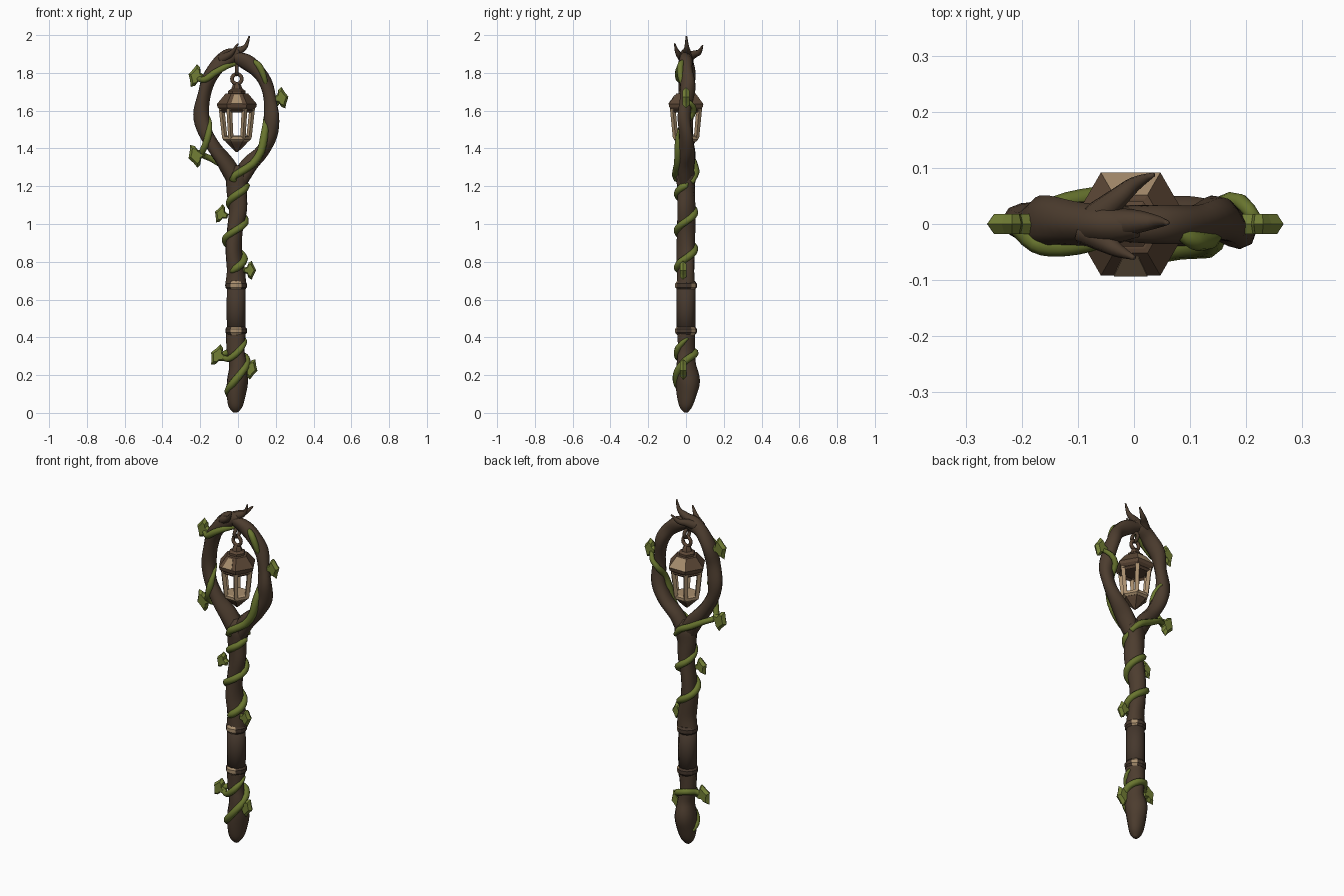
import bpy, math
from mathutils import Vector as V

if "Cube" in bpy.data.objects:
    bpy.data.objects.remove(bpy.data.objects["Cube"])


def mat(name, r, g, b):
    m = bpy.data.materials.new(name)
    m.diffuse_color = (r, g, b, 1)
    m.use_nodes = True
    m.node_tree.nodes["Principled BSDF"].inputs["Base Color"].default_value = m.diffuse_color
    return m


WOOD = mat("bark brown", 0.073, 0.046, 0.028)
GRIP = mat("dark grip brown", 0.060, 0.039, 0.026)
VINE = mat("vine green", 0.140, 0.178, 0.028)
LEAF = mat("leaf green", 0.170, 0.212, 0.036)
BRONZE = mat("dark bronze", 0.105, 0.062, 0.036)
TAN = mat("worn brass", 0.390, 0.270, 0.155)


def make(name, verts, faces, mats, smooth=True, rule=None):
    me = bpy.data.meshes.new(name)
    me.from_pydata([tuple(v) for v in verts], [], faces)
    for m in mats:
        me.materials.append(m)
    for p in me.polygons:
        p.use_smooth = smooth
        if rule:
            p.material_index = rule(p.center)
    ob = bpy.data.objects.new(name, me)
    bpy.context.collection.objects.link(ob)
    return ob


def spline(pts, sub):
    """Catmull-Rom through tuples (x, y, z, radius)."""
    out = []
    n = len(pts)
    for i in range(n - 1):
        p0, p1, p2, p3 = (pts[max(0, min(n - 1, i + k))] for k in (-1, 0, 1, 2))
        for s in range(sub):
            t = s / sub
            out.append([0.5 * (2 * b + (c - a) * t + (2 * a - 5 * b + 4 * c - d) * t * t
                               + (3 * b - a - 3 * c + d) * t ** 3)
                        for a, b, c, d in zip(p0, p1, p2, p3)])
    return out + [list(pts[-1])]


def tube(name, pts, m, sides=10, sub=4, lobe=0.0, twist=0.0, smooth=True):
    """Tapering tube along a path, optionally with a twisted lobed section."""
    path = spline(pts, sub)
    P = [V(p[:3]) for p in path]
    verts, faces = [], []
    u = None
    for i, p in enumerate(P):
        t = (P[min(i + 1, len(P) - 1)] - P[max(i - 1, 0)]).normalized()
        if u is None:
            u = t.cross(V((0, 1, 0)) if abs(t.y) < 0.9 else V((1, 0, 0)))
        u = (u - t * u.dot(t)).normalized()
        w = t.cross(u)
        for k in range(sides):
            a = 2 * math.pi * k / sides
            r = max(path[i][3], 0.002) * (1 + lobe * math.cos(2 * a - twist * i)
                                          + lobe * 0.6 * math.cos(3 * a + twist * i))
            verts.append(p + (u * math.cos(a) + w * math.sin(a)) * r)
    for i in range(len(P) - 1):
        for k in range(sides):
            a, b = i * sides + k, i * sides + (k + 1) % sides
            faces.append((a, b, b + sides, a + sides))
    faces.append(tuple(reversed(range(sides))))
    faces.append(tuple(range(len(verts) - sides, len(verts))))
    return make(name, verts, faces, [m], smooth)


def lathe(name, prof, sides, mats, cx=0.0, smooth=False, rule=None):
    """Revolve (radius, z) points, capped at both ends; prof runs upward."""
    verts = [(cx + r * math.cos(2 * math.pi * k / sides),
              r * math.sin(2 * math.pi * k / sides), z) for r, z in prof for k in range(sides)]
    faces = [(i * sides + k, i * sides + (k + 1) % sides,
              (i + 1) * sides + (k + 1) % sides, (i + 1) * sides + k)
             for i in range(len(prof) - 1) for k in range(sides)]
    faces += [tuple(reversed(range(sides))), tuple(range(len(verts) - sides, len(verts)))]
    return make(name, verts, faces, mats, smooth, rule)


# Gnarled shaft, lower and upper, with a grip between
tube("lower_shaft", [(-.01, 0, .003, .012), (-.012, 0, .035, .036), (-.01, .005, .10, .052),
                     (-.005, .01, .17, .060), (0, 0, .25, .050), (-.012, 0, .33, .046),
                     (-.01, 0, .43, .050)], WOOD, 12, 4, .07, .25)
tube("upper_shaft", [(-.01, 0, .67, .052), (-.01, 0, .75, .047), (-.024, 0, .86, .046),
                     (-.018, 0, .97, .045), (0, 0, 1.08, .048), (-.005, 0, 1.18, .050),
                     (0, 0, 1.26, .054), (0, 0, 1.31, .022)], WOOD, 12, 4, .08, .3)
lathe("grip", [(.049, .42), (.050, .55), (.049, .69)], 12, [GRIP], -.01, True)


def worn(c):  # worn metal patches, front and back right of the collars
    a = math.degrees(math.atan2(c.y, c.x + .01))
    return 1 if -120 < a < -60 or 30 < a < 60 else 0


for nm, z in (("lower_collar", .435), ("upper_collar", .675)):
    lathe(nm, [(.048, z - .022), (.057, z - .01), (.057, z + .01), (.048, z + .022)],
          12, [GRIP, TAN], -.01, False, worn)

# Forked ring around the lantern
tube("left_branch", [(.01, 0, 1.20, .042), (-.06, 0, 1.315, .045), (-.125, -.005, 1.40, .040),
                     (-.175, 0, 1.49, .037), (-.193, .005, 1.58, .038), (-.180, 0, 1.68, .035),
                     (-.155, .005, 1.77, .042), (-.10, 0, 1.845, .040), (-.04, 0, 1.885, .040),
                     (.01, 0, 1.905, .022)], WOOD, 10, 4, .10, .4)
tube("right_branch", [(-.01, 0, 1.20, .042), (.06, 0, 1.315, .045), (.125, .005, 1.385, .040),
                      (.172, 0, 1.47, .036), (.180, -.01, 1.56, .037), (.170, 0, 1.65, .034),
                      (.148, .01, 1.74, .038), (.105, 0, 1.81, .036), (.045, 0, 1.86, .038),
                      (-.03, 0, 1.885, .030)], WOOD, 10, 4, .10, -.4)
# Antler-like prongs at the crown
for nm, pts in (
        ("middle_prong", [(-.06, 0, 1.885, .030), (.0, .004, 1.915, .022), (.04, .004, 1.94, .012), (.06, .002, 1.995, .004)]),
        ("back_prong", [(-.07, .01, 1.88, .028), (-.03, .045, 1.90, .020), (.0, .070, 1.91, .014), (.035, .088, 1.945, .004)]),
        ("front_prong", [(-.09, -.01, 1.872, .026), (-.055, -.030, 1.89, .020), (-.03, -.046, 1.91, .013), (0, -.060, 1.955, .004)])):
    tube(nm, pts, WOOD, 8, 4)


# Vines wound around the shaft, and along the branches
def helix(z0, z1, zf, pitch, cx, r):
    n = int((z1 - z0) / pitch * 10)
    out = []
    for i in range(n + 1):
        z = z0 + (z1 - z0) * i / n
        a = -math.pi / 2 + 2 * math.pi * (z - zf) / pitch
        out.append((cx(z) + r * math.cos(a), r * math.sin(a), z, .010 if i in (0, n) else .019))
    return out


def sway(z):
    return -.022 * math.exp(-((z - .9) / .11) ** 2)


tube("shaft_vine", helix(.745, 1.215, .965, .195, sway, .046)
     + [(-.03, -.05, 1.24, .018), (.02, -.052, 1.28, .021), (.08, -.043, 1.32, .021),
        (.122, -.040, 1.385, .022), (.138, -.034, 1.46, .022), (.148, -.01, 1.53, .018),
        (.155, .035, 1.58, .016), (.19, .040, 1.62, .014), (.215, .01, 1.65, .012)], VINE, 8, 2)
tube("foot_vine", [(-.055, .015, .09, .008), (-.055, -.02, .12, .016), (-.03, -.047, .155, .020),
                   (.008, -.050, .20, .020), (.040, -.030, .245, .019), (.046, .008, .285, .019),
                   (.015, .046, .31, .018), (-.035, .042, .325, .018), (-.064, .0, .315, .017),
                   (-.10, -.014, .305, .012)], VINE, 8, 3)
tube("foot_tendril", [(-.09, -.015, .30, .012), (-.055, -.032, .285, .016), (-.02, -.046, .305, .018),
                      (.015, -.043, .34, .017), (.036, -.015, .375, .012), (.036, .01, .395, .006)], VINE, 8, 3)
tube("left_vine", [(.045, .03, 1.22, .014), (0, .052, 1.27, .018), (-.07, .048, 1.305, .018),
                   (-.14, .034, 1.345, .016), (-.19, 0, 1.37, .016), (-.172, -.028, 1.42, .019),
                   (-.155, -.034, 1.48, .018), (-.150, -.01, 1.54, .012), (-.165, .03, 1.58, .008)], VINE, 8, 3)
tube("top_vine", [(-.215, 0, 1.77, .014), (-.175, -.034, 1.765, .018), (-.125, -.040, 1.80, .019),
                  (-.06, -.028, 1.835, .016), (-.01, 0, 1.85, .012)], VINE, 8, 3)
tube("right_top_vine", [(.07, -.01, 1.865, .008), (.105, -.028, 1.845, .017), (.130, -.030, 1.80, .017),
                        (.145, -.022, 1.75, .012), (.15, 0, 1.72, .006)], VINE, 8, 3)


# Chunky three-lobed leaves: half outline (along, across), mirrored
HALF = [(-.45, .18), (-.10, .30), (.02, .62), (.28, .78), (.42, .42)]


def leaf(name, x, z, ang, size, y=0.0):
    out = HALF + [(.64, 0)] + [(a, -b) for a, b in reversed(HALF)]
    n = len(out)
    d, c = V((math.cos(ang), 0, math.sin(ang))), V((-math.sin(ang), 0, math.cos(ang)))
    o = V((x, y, z))
    verts = [o + (d * a + c * b) * size for a, b in out]
    verts += [o + (d * a * .75 + c * b * .66) * size + V((0, s * .018, 0))
              for s in (-1, 1) for a, b in out]
    faces = [tuple(range(n, 2 * n)), tuple(reversed(range(2 * n, 3 * n)))]
    for i in range(n):
        j = (i + 1) % n
        faces += [(i, j, n + j, n + i), (j, i, 2 * n + i, 2 * n + j)]
    make(name, verts, faces, [LEAF], False)


for i, (x, z, deg, s, y) in enumerate([
        (-.212, 1.78, 165, .080, 0), (.220, 1.665, 10, .074, 0), (-.212, 1.365, 198, .082, 0),
        (-.082, 1.05, 160, .066, -.015), (.055, .755, 0, .064, -.015),
        (-.098, .30, 155, .076, -.015), (.058, .235, -15, .072, -.015)]):
    leaf("leaf_%d" % (i + 1), x, z, math.radians(deg), s, y)

# Hanging six-sided lantern
LX = -.006
lathe("lantern_roof", [(.088, 1.605), (.102, 1.618), (.106, 1.635), (.060, 1.690), (.050, 1.692)],
      6, [BRONZE, TAN], LX, False, lambda c: 1 if c.y > .05 and 1.64 < c.z < 1.68 and abs(c.x) < .03 else 0)
# Worn plate on the front roof slope
make("roof_worn_plate", [(LX + x, y - o, z + o) for o in (0, .002) for x, y, z in
                         ((-.030, -.0918, 1.635), (.030, -.0918, 1.635), (.014, -.058, 1.6825), (-.014, -.058, 1.6825))],
     [(4, 5, 6, 7), (3, 2, 1, 0)] + [(i, (i + 1) % 4, (i + 1) % 4 + 4, i + 4) for i in range(4)], [TAN], False)
lathe("lantern_cap", [(.046, 1.685), (.046, 1.705), (.030, 1.715), (.022, 1.735), (.010, 1.745)],
      6, [BRONZE], LX)
lathe("lantern_floor", [(.062, 1.437), (.074, 1.447), (.074, 1.462), (.062, 1.468)], 6, [TAN], LX)
lathe("lantern_finial", [(.004, 1.380), (.020, 1.395), (.050, 1.425), (.064, 1.442)], 6, [BRONZE], LX)
for k in range(6):
    a, b = math.pi * k / 3, math.pi * (k + 1) / 3

    def pt(ang, r, z, w):
        return (LX + r * math.cos(ang), r * math.sin(ang), z, w)
    tube("lantern_post_%d" % (k + 1), [pt(a, .064, 1.455, .014), pt(a, .081, 1.612, .015)],
         TAN, 4, 1, smooth=False)
    tube("lantern_top_rail_%d" % (k + 1), [pt(a, .080, 1.60, .011), pt(b, .080, 1.60, .011)],
         BRONZE, 4, 1, smooth=False)

# Hanging ring and link
for nm, z, R, r, rot in (("hanging_ring", 1.768, .026, .010, 0), ("hanging_link", 1.815, .024, .010, math.pi / 2)):
    bpy.ops.mesh.primitive_torus_add(major_radius=R, minor_radius=r, major_segments=14, minor_segments=6,
                                     location=(LX, 0, z), rotation=(math.pi / 2, 0, rot))
    ob = bpy.context.object
    ob.name = nm
    ob.data.materials.append(BRONZE if nm == "hanging_ring" else WOOD)
    bpy.ops.object.shade_smooth()
